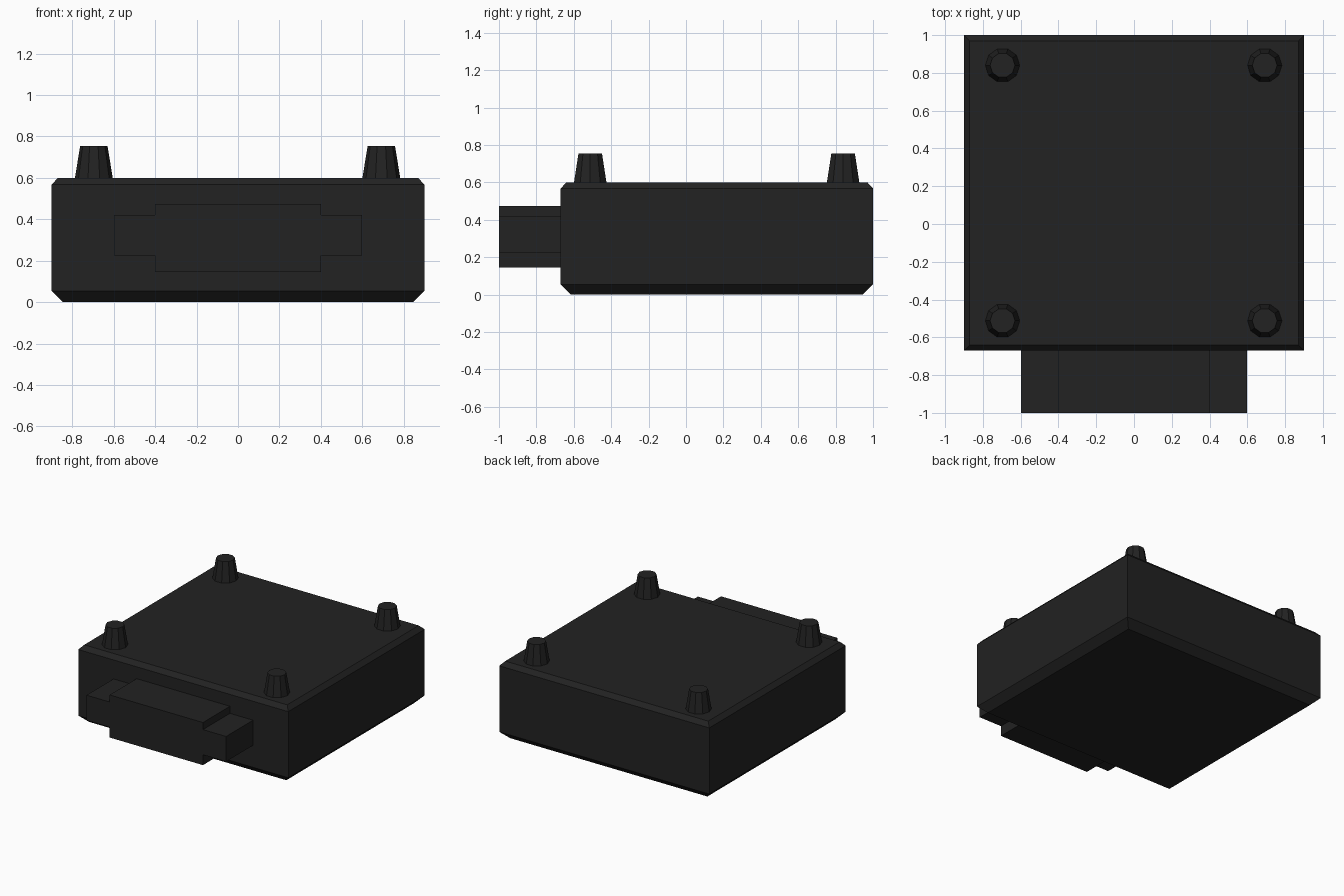
import bpy
import bmesh
from mathutils import Matrix, Vector

cube = bpy.data.objects.get("Cube")
if cube:
    bpy.data.objects.remove(cube, do_unlink=True)

# Single dark material
black = bpy.data.materials.new("matte_black")
black.use_nodes = True
colour = (0.016, 0.016, 0.016, 1)
black.diffuse_color = colour
black.node_tree.nodes["Principled BSDF"].inputs["Base Color"].default_value = colour


def finish(name, bm):
    bmesh.ops.recalc_face_normals(bm, faces=bm.faces[:])
    mesh = bpy.data.meshes.new(name)
    bm.to_mesh(mesh)
    bm.free()
    mesh.materials.append(black)
    obj = bpy.data.objects.new(name, mesh)
    bpy.context.collection.objects.link(obj)
    return obj


# Housing: stacked rectangles, inset at the bottom and top for chamfers
HALF_X, FRONT, BACK, TOP = 0.9, -0.67, 1.0, 0.6
bm = bmesh.new()
rings = []
for z, inset in ((0, 0.055), (0.055, 0), (TOP - 0.033, 0), (TOP, 0.03)):
    x, y0, y1 = HALF_X - inset, FRONT + inset, BACK - inset
    rings.append([bm.verts.new(p) for p in
                  ((-x, y0, z), (x, y0, z), (x, y1, z), (-x, y1, z))])
for low, high in zip(rings, rings[1:]):
    for i in range(4):
        j = (i + 1) % 4
        bm.faces.new((low[i], low[j], high[j], high[i]))
bm.faces.new(rings[0])
bm.faces.new(rings[-1])
finish("housing", bm)

# Connector: stepped cross outline pushed out of the front
bm = bmesh.new()
wide, narrow = 0.598, 0.4
z0, z1, z2, z3 = 0.145, 0.225, 0.42, 0.475
right_half = [(narrow, z0), (narrow, z1), (wide, z1),
              (wide, z2), (narrow, z2), (narrow, z3)]
outline = right_half + [(-x, z) for x, z in reversed(right_half)]
face = bm.faces.new([bm.verts.new((x, -1, z)) for x, z in outline])
result = bmesh.ops.extrude_face_region(bm, geom=[face], use_keep_orig=True)
moved = [g for g in result["geom"] if isinstance(g, bmesh.types.BMVert)]
bmesh.ops.translate(bm, verts=moved, vec=Vector((0, FRONT + 1, 0)))
finish("front_connector", bm)

# Four tapered pegs near the top corners
PEG_BASE, PEG_TOP = TOP - 0.005, 0.755
for side, x in (("left", 0.692), ("right", -0.696)):
    for end, y in (("front", -0.512), ("back", 0.84)):
        bm = bmesh.new()
        bmesh.ops.create_cone(
            bm, cap_ends=True, segments=10, radius1=0.092, radius2=0.066,
            depth=PEG_TOP - PEG_BASE,
            matrix=Matrix.Translation((x, y, (PEG_BASE + PEG_TOP) / 2))
            @ Matrix.Rotation(1.5708, 4, "Z"))
        finish(f"{end}_{side}_peg", bm)
